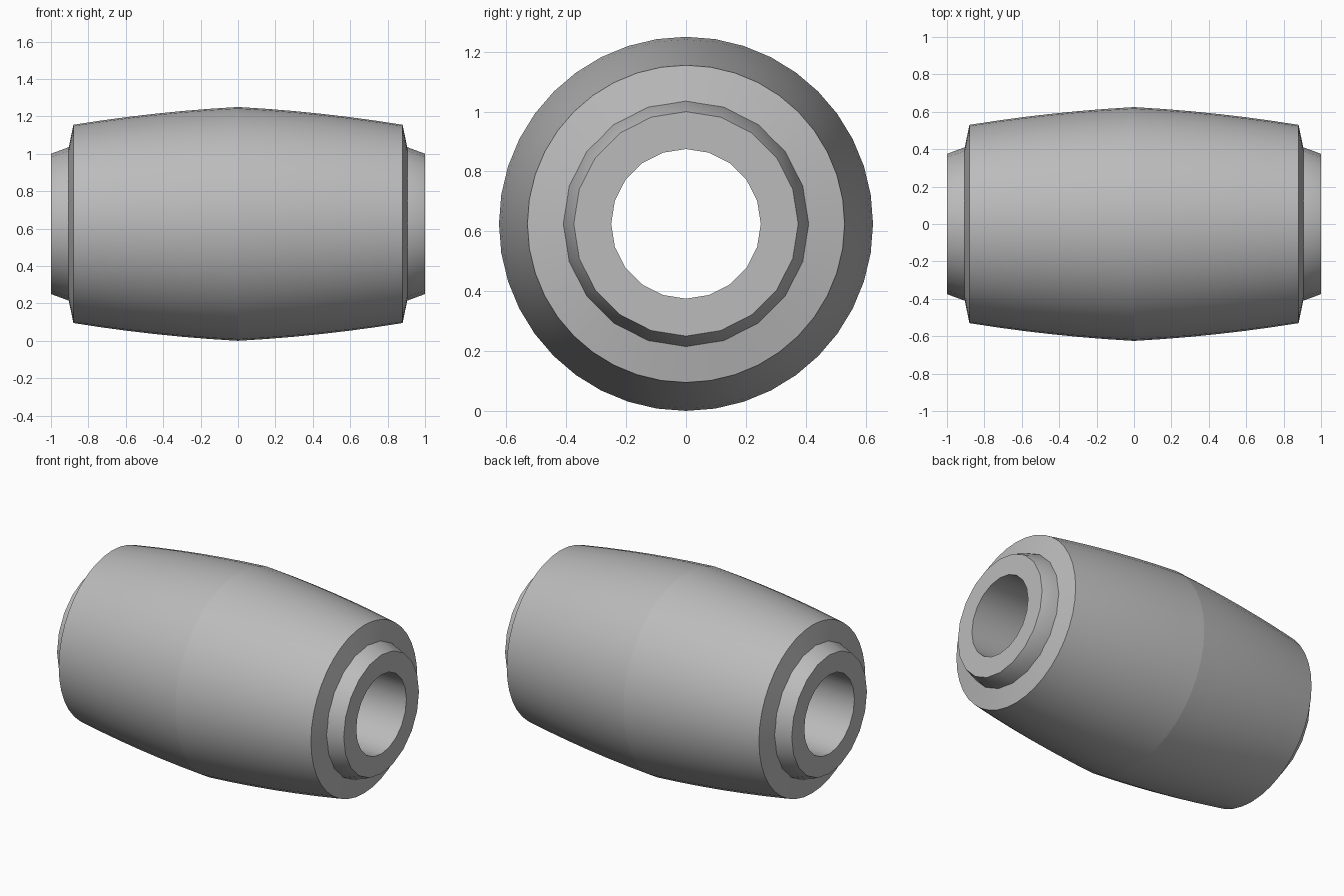
import bpy, bmesh, math

cube = bpy.data.objects.get("Cube")
if cube:
    bpy.data.objects.remove(cube, do_unlink=True)

CENTRE_Z = 0.625

steel = bpy.data.materials.new("grey_steel")
steel.use_nodes = True
colour = (0.5, 0.5, 0.5, 1)
steel.diffuse_color = colour
steel.node_tree.nodes["Principled BSDF"].inputs["Base Color"].default_value = colour


def mirrored(half):
    """Complete a profile that runs from the middle to the +x end."""
    return [(-x, r) for x, r in reversed(half) if x > 0] + half


def revolve(name, profile, sides):
    """Turn a closed (x, radius) profile around the x axis."""
    bm = bmesh.new()
    rings = []
    for i in range(sides):
        a = math.tau * i / sides
        rings.append([bm.verts.new((x, r * math.sin(a), r * math.cos(a)))
                      for x, r in profile])
    n = len(profile)
    for i in range(sides):
        here, there = rings[i], rings[(i + 1) % sides]
        for j in range(n):
            k = (j + 1) % n
            bm.faces.new((here[j], here[k], there[k], there[j]))
    bmesh.ops.recalc_face_normals(bm, faces=bm.faces)
    # Keep the ridge around the middle crisp
    for e in bm.edges:
        if all(abs(v.co.x) < 1e-5 for v in e.verts):
            e.smooth = False
    mesh = bpy.data.meshes.new(name)
    bm.to_mesh(mesh)
    bm.free()
    mesh.materials.append(steel)
    obj = bpy.data.objects.new(name, mesh)
    obj.location.z = CENTRE_Z
    bpy.context.collection.objects.link(obj)
    bpy.ops.object.select_all(action='DESELECT')
    obj.select_set(True)
    bpy.context.view_layer.objects.active = obj
    bpy.ops.object.shade_smooth_by_angle(angle=math.radians(30), keep_sharp_edges=True)
    return obj


# Barrel sleeve: bulging outside, slightly coned ends, plain inner wall
steps = 6
bulge = [(0.88 * i / steps, 0.625 - 0.0475 * (i / steps + (i / steps) ** 2))
         for i in range(steps + 1)]
revolve("barrel_sleeve", mirrored(bulge + [(0.907, 0.40)]), 40)

# Inner bushing: tapered necks at both ends and a bore right through
neck = mirrored([(0.90, 0.412), (1.0, 0.375), (1.0, 0.25)])
revolve("inner_bushing", neck, 20)
